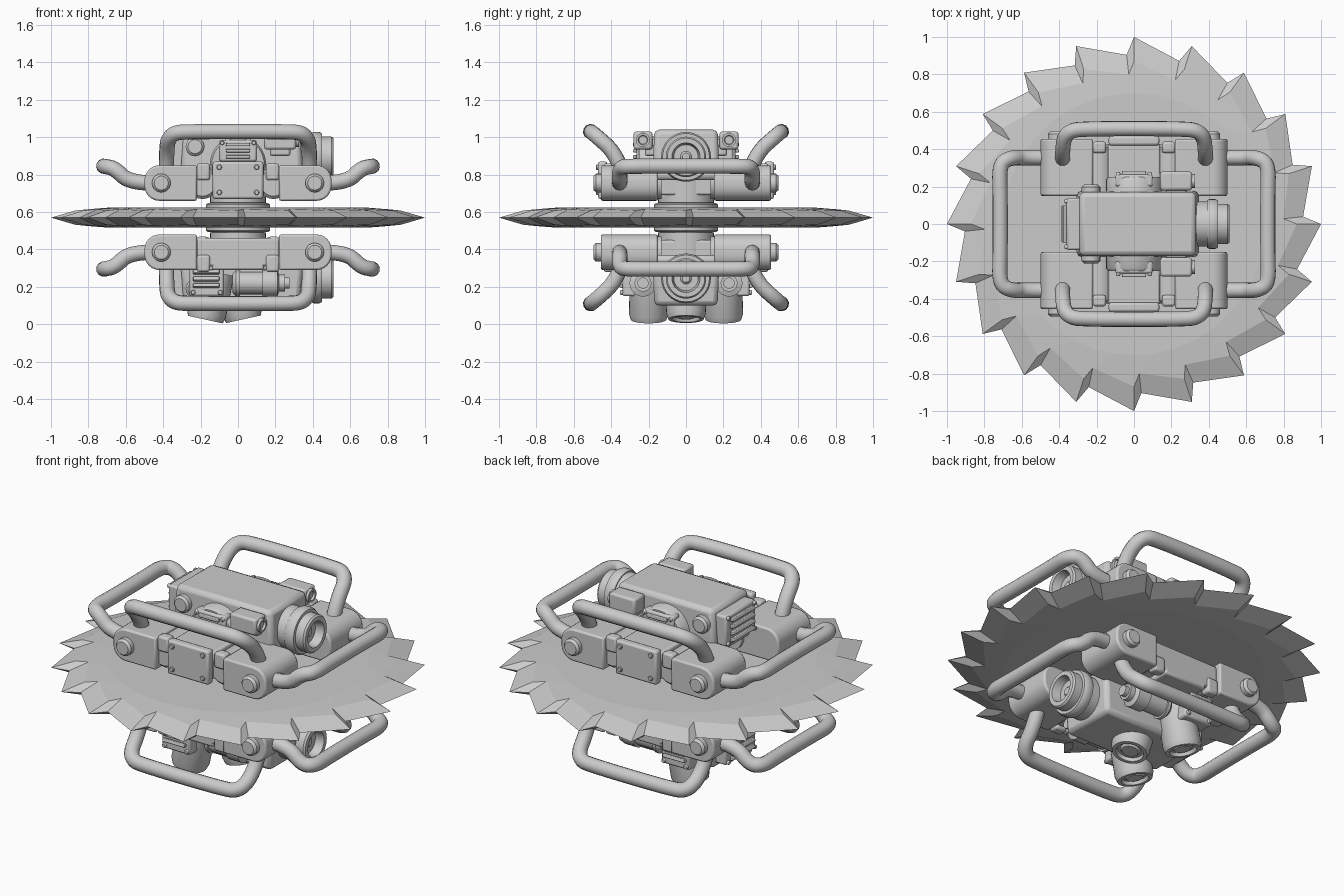
import bpy, bmesh, math
from mathutils import Vector, Matrix

if "Cube" in bpy.data.objects:
    bpy.data.objects.remove(bpy.data.objects["Cube"])

MID = 0.57          # blade plane; the frame mirrors about it
pi = math.pi


def finish(name, bm, bevel=0.0, seg=2):
    bmesh.ops.recalc_face_normals(bm, faces=bm.faces)
    me = bpy.data.meshes.new(name)
    bm.to_mesh(me)
    bm.free()
    ob = bpy.data.objects.new(name, me)
    bpy.context.collection.objects.link(ob)
    if bevel:
        m = ob.modifiers.new("bevel", 'BEVEL')
        m.width, m.segments, m.limit_method = bevel, seg, 'ANGLE'
    smooth(ob)
    return ob


def smooth(ob):
    bpy.ops.object.select_all(action='DESELECT')
    ob.select_set(True)
    bpy.context.view_layer.objects.active = ob
    bpy.ops.object.shade_smooth_by_angle(angle=math.radians(35))


def box(name, x, y, z, bevel=0.012, taper=1.0, tilt=None):
    """Box from ranges; taper scales the end furthest from the blade."""
    bm = bmesh.new()
    bmesh.ops.create_cube(bm, size=1)
    c = Vector([(a[0] + a[1]) / 2 for a in (x, y, z)])
    d = [abs(a[1] - a[0]) for a in (x, y, z)]
    for v in bm.verts:
        far = (v.co.z > 0) == (c.z > MID)
        k = taper if far else 1
        v.co = Vector((v.co.x * d[0] * k, v.co.y * d[1] * k, v.co.z * d[2]))
        if tilt:
            v.co = Matrix.Rotation(tilt[0], 3, tilt[1]) @ v.co
        v.co += c
    return finish(name, bm, bevel)


def lathe(name, prof, origin, axis, n=32):
    """Revolve (distance, radius) points around an axis."""
    bm = bmesh.new()
    q = Vector(axis).to_track_quat('Z', 'Y')
    rings = []
    for d, r in prof:
        rings.append([bm.verts.new(Vector(origin) + q @ Vector(
            (r * math.cos(2 * pi * i / n), r * math.sin(2 * pi * i / n), d))) for i in range(n)])
    for a, b in zip(rings, rings[1:]):
        for i in range(n):
            bm.faces.new((a[i], a[(i + 1) % n], b[(i + 1) % n], b[i]))
    bm.faces.new(rings[0])
    bm.faces.new(rings[-1])
    return finish(name, bm)


def bolt(name, origin, axis, r, h):
    return lathe(name, [(-h, r), (h * .6, r), (h, r * .75)], origin, axis, 20)


def tube(name, pts, r):
    """Bent round bar along a quadratic spline."""
    cu = bpy.data.curves.new(name, 'CURVE')
    cu.dimensions = '3D'
    cu.bevel_depth, cu.bevel_resolution, cu.use_fill_caps = r, 4, True
    sp = cu.splines.new('NURBS')
    sp.points.add(len(pts) - 1)
    for p, co in zip(sp.points, pts):
        p.co = (*co, 1)
    sp.order_u, sp.use_endpoint_u, sp.resolution_u = 3, True, 8
    ob = bpy.data.objects.new(name, cu)
    bpy.context.collection.objects.link(ob)
    bpy.ops.object.select_all(action='DESELECT')
    ob.select_set(True)
    bpy.context.view_layer.objects.active = ob
    bpy.ops.object.convert(target='MESH')
    smooth(bpy.context.object)


# saw blade: 20 hooked teeth, sharp rim at mid height
bm = bmesh.new()
def polar(r, a, z):
    return bm.verts.new((r * math.cos(a), r * math.sin(a), MID + z))
rim, top, bot, itop, ibot = [], [], [], [], []
for i in range(20):
    a = i * pi / 10
    for r, ri, da, h in ((1, .87, 0, .038), (.905, .8, math.radians(2.5), .045)):
        rim.append(polar(r, a + da, 0))
        top.append(polar(ri, a + da * .8, h))
        bot.append(polar(ri, a + da * .8, -h))
        itop.append(polar(.7, a + da * 3.6, .053))
        ibot.append(polar(.7, a + da * 3.6, -.053))
for i in range(40):
    j = (i + 1) % 40
    for a, b in ((rim, top), (top, itop), (rim, bot), (bot, ibot)):
        bm.faces.new((a[i], a[j], b[j], b[i]))
bm.faces.new(itop)
bm.faces.new(ibot)
blade = finish("saw_blade", bm)
for p in blade.data.polygons:
    p.use_smooth = False

# frame, mirrored above (s=1) and below (s=-1) the blade
for s in (1, -1):
    Z = lambda z: MID + s * z
    lathe("hub", [(.03, .13), (.075, .13), (.08, .15), (.2, .15)], (0, 0, MID), (0, 0, s))
    lathe("hub_flange", [(.03, .17), (.07, .17), (.078, .16)], (0, 0, MID), (0, 0, s))
    for sy in (1, -1):
        for sx in (1, -1):
            # clamp block with rounded outer end
            prof = [(.22, .09)] + [(.42 + .08 * math.cos(t), zc + .08 * math.sin(t))
                    for zc, t0 in ((.17, -pi / 2), (.2, 0)) for t in [t0 + k * pi / 12 for k in range(7)]] + [(.22, .28)]
            bm = bmesh.new()
            f = bm.faces.new([bm.verts.new((sx * x, sy * .15, Z(z))) for x, z in prof])
            ext = bmesh.ops.extrude_face_region(bm, geom=[f])
            bmesh.ops.translate(bm, verts=[v for v in ext["geom"] if isinstance(v, bmesh.types.BMVert)],
                                vec=(0, sy * .305, 0))
            finish("clamp_block", bm, .01)
            bolt("clamp_bolt", (sx * .41, sy * .46, Z(.185)), (0, sy, 0), .05, .035)
            lathe("hinge_pin", [(.13, .085), (.41, .085), (.425, .07)],
                  (sx * .19, 0, Z(.185)), (0, sy, 0))
            box("cleat", sorted((sx * .15, sx * .22)), sorted((sy * .38, sy * .44)),
                sorted((Z(.2), Z(.29))))
        # long grab handle
        half = [(.38, -.33, .2), (.385, -.36, .33), (.37, -.5, .455), (.22, -.51, .46)]
        path = half + [(-x, y, z) for x, y, z in reversed(half)]
        tube("long_handle", [(x, -sy * y, Z(z)) for x, y, z in path], .041)
        # side grab handle (sy reused as left/right)
        half = [(.45, .355, .185), (.58, .355, .185), (.66, .355, .265), (.72, .32, .275), (.715, .16, .275)]
        path = half + [(x, -y, z) for x, y, z in reversed(half)]
        tube("side_handle", [(sy * x, y, Z(z)) for x, y, z in path], .041)
    box("cross_beam", (-.14, .14), (-.43, .43), sorted((Z(.12), Z(.28))))

    # housing, barrel and rear vent
    box("housing", (-.31, .35), (-.18, .18), sorted((Z(.2), Z(.47))), .025, .94)
    lathe("barrel", [(.2, .12), (.39, .12), (.39, .127), (.405, .133), (.435, .133), (.45, .125), (.45, .108),
                     (.5, .108), (.51, .1), (.51, .075), (.46, .065), (.46, .03), (.47, .02)],
          (0, 0, Z(.325)), (1, 0, 0), 40)
    box("rear_vent_frame", (-.36, -.28), (-.14, .14), sorted((Z(.26), Z(.44))), .012)
    for k in range(4):
        box("rear_vent_slat", (-.385, -.35), (-.1, .1), (Z(.29 + .04 * k) - .011, Z(.29 + .04 * k) + .011),
            .004, 1, (.4, 'Y'))
    for sy in (1, -1):
        for k in (.275, .425):
            bolt("vent_rivet", (-.36, sy * .122, Z(k)), (-1, 0, 0), .012, .012)
        bolt("housing_bolt", (-.23, sy * .18, Z(.38)), (0, sy, 0), .05, .03)

# upper fittings on both sides
for sy in (1, -1):
    Y = lambda a, b: sorted((sy * a, sy * b))
    box("front_plate", (-.135, .135), Y(.42, .47), (.67, .87))
    for x in (-.1, .1):
        for z in (.705, .84):
            bolt("plate_rivet", (x, sy * .47, z), (0, sy, 0), .014, .012)
    # arched side pod with louvre
    lathe("arched_pod", [(.12, .15), (.235, .15), (.25, .14)], (0, 0, .855), (0, sy, 0))
    box("pod_louvre_frame", (-.1, .1), Y(.2, .265), (.87, .985))
    for k in range(3):
        z = .895 + k * .033
        box("pod_louvre_slat", (-.065, .065), Y(.25, .283), (z - .009, z + .009), .004)
    for x in (-.085, .085):
        bolt("pod_rivet", (x, sy * .265, .97), (0, sy, 0), .012, .012)
    # sensor box with forward lens
    box("sensor_box", (.14, .31), Y(.18, .28), (.935, 1.03))
    box("sensor_bracket", (.17, .28), Y(.12, .22), (.9, .99))
    lathe("sensor_lens", [(0, .038), (.02, .038), (.02, .026), (.008, .022)], (.305, sy * .23, .985), (1, 0, 0), 20)

# lower fittings on both sides
for sy in (1, -1):
    Y = lambda a, b: sorted((sy * a, sy * b))
    box("lower_rail", (-.22, .22), Y(.36, .43), (.31, .46))
    box("lower_vent_box", (-.26, -.075), Y(.15, .34), (.15, .38))
    for k in range(3):
        z = .205 + k * .036
        box("lower_vent_slat", (-.24, -.1), Y(.32, .365), (z - .01, z + .01), .004, 1, (sy * .3, 'X'))
    for x, z in ((-.24, .17), (-.095, .17), (-.095, .35), (-.24, .35)):
        bolt("lower_vent_rivet", (x, sy * .34, z), (0, sy, 0), .013, .012)
    lathe("side_motor", [(-.03, .05), (-.01, .07), (.01, .07), (.01, .06), (.13, .06), (.13, .072), (.21, .072),
                         (.22, .045), (.25, .045), (.25, .03), (.275, .03)], (0, sy * .23, .22), (1, 0, 0), 24)
    box("motor_mount", (0, .2), Y(.14, .23), (.19, .3))
    # angled lamp cup under each side
    lathe("side_cup", [(-.26, .1), (-.03, .105), (0, .095), (0, .075), (-.02, .07), (-.02, .055), (-.008, .045)],
          (-.175, sy * .2, .025), (-.22, 0, -1))

# centre lamp cup
lathe("centre_cup", [(-.12, .11), (-.03, .105), (0, .095), (0, .075), (-.02, .07), (-.02, .055), (-.008, .045)],
      (.03, 0, .027), (.22, 0, -1))
